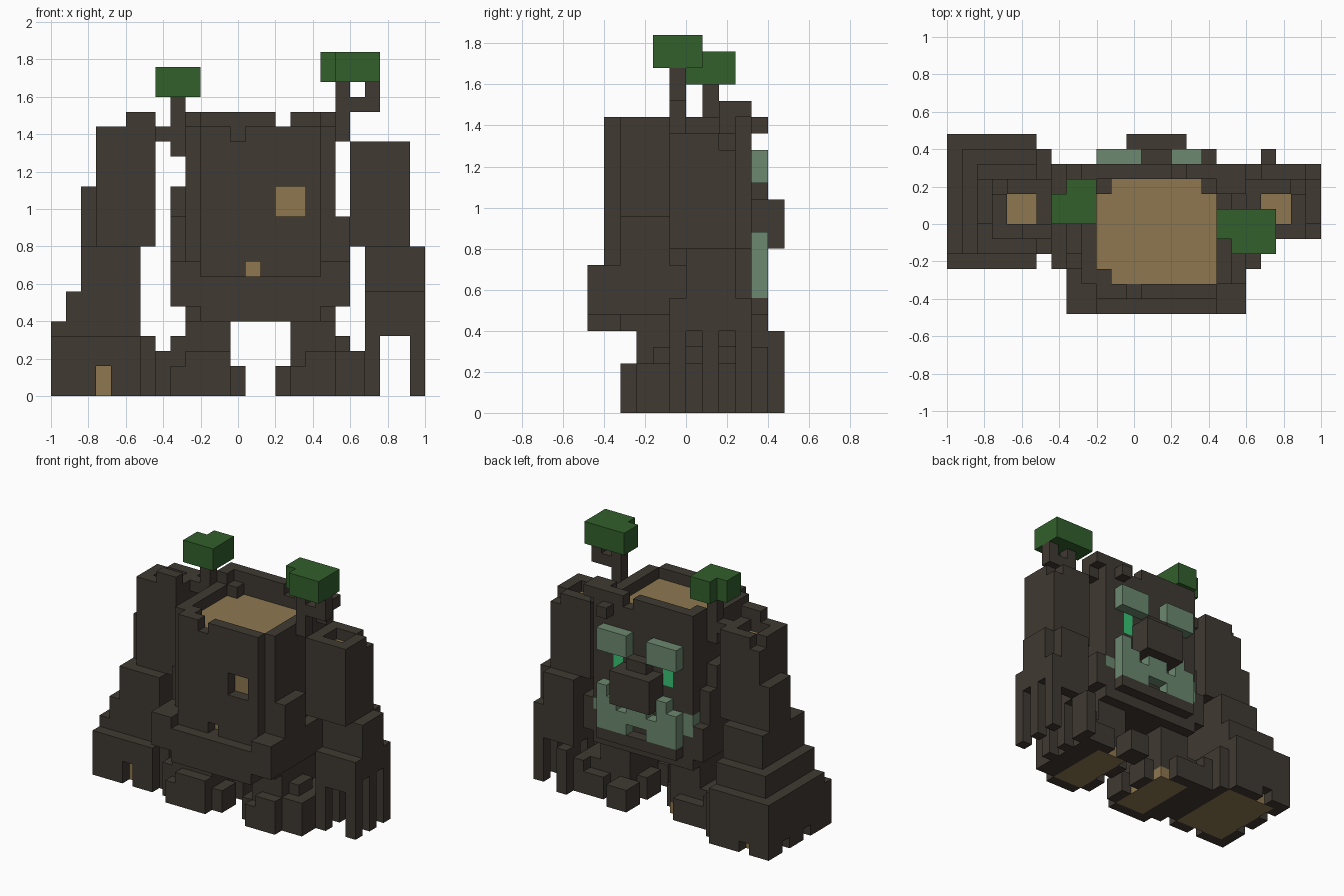
import bpy
import bmesh
from mathutils import Vector

cube = bpy.data.objects.get("Cube")
if cube:
    bpy.data.objects.remove(cube, do_unlink=True)

UNIT = 0.08                          # edge of one block
ORIGIN = Vector((-1.0, -0.48, 0.0))  # corner of the block grid

COLOURS = {
    "bark": (0.050, 0.041, 0.032),
    "heartwood": (0.270, 0.185, 0.079),
    "leaf green": (0.032, 0.115, 0.025),
    "pale moss": (0.150, 0.250, 0.160),
    "emerald": (0.040, 0.560, 0.180),
}


def make_material(name, rgb):
    mat = bpy.data.materials.new(name)
    mat.use_nodes = True
    mat.diffuse_color = (*rgb, 1)
    shader = mat.node_tree.nodes["Principled BSDF"]
    shader.inputs["Base Color"].default_value = (*rgb, 1)
    shader.inputs["Roughness"].default_value = 0.9
    return mat


MATERIALS = {name: make_material(name, rgb) for name, rgb in COLOURS.items()}
cells = {}                           # block position -> (part, colour)


def blocks(box):
    x0, x1, y0, y1, z0, z1 = box
    return [(x, y, z) for x in range(x0, x1) for y in range(y0, y1) for z in range(z0, z1)]


def fill(part, colour, *boxes):
    for box in boxes:
        for cell in blocks(box):
            cells[cell] = (part, colour)


def cut(*boxes):
    for box in boxes:
        for cell in blocks(box):
            cells.pop(cell, None)


# Hollow trunk with a flared belly
fill("trunk", "bark",
     (9, 19, 2, 10, 5, 18),      # main stump
     (10, 18, 1, 2, 8, 18),      # outer wall
     (8, 20, 1, 10, 6, 9),       # belly
     (10, 18, 0, 2, 5, 8),       # belly middle
     (8, 10, 0, 1, 6, 9), (18, 20, 0, 1, 6, 9),
     (19, 20, 2, 5, 9, 12), (8, 9, 3, 9, 9, 12), (8, 9, 4, 8, 12, 14),
     (9, 15, 9, 10, 18, 19), (16, 20, 9, 10, 18, 19),
     (9, 10, 8, 9, 18, 19), (18, 20, 8, 9, 17, 19))
cut((10, 18, 2, 9, 17, 18))
fill("trunk", "heartwood", (10, 18, 2, 9, 7, 17))
fill("trunk", "bark", (10, 11, 2, 3, 17, 18), (10, 11, 8, 9, 17, 18),
     (17, 18, 8, 9, 17, 18))
cut((12, 13, 1, 2, 17, 18), (15, 17, 1, 2, 12, 14), (13, 14, 1, 2, 8, 9))

# Face: nose, brows, eyes and jagged mouth
fill("nose", "bark", (12, 16, 10, 12, 10, 13), (13, 15, 10, 11, 13, 14))
fill("lower_lip", "bark", (10, 18, 10, 11, 6, 7))
fill("brows", "pale moss", (10, 13, 10, 11, 14, 16), (15, 18, 10, 11, 14, 16))
fill("brow_knot", "bark", (17, 18, 10, 11, 17, 18))
fill("eyes", "emerald", (11, 12, 9, 10, 12, 14), (16, 17, 9, 10, 12, 14))
fill("mouth", "pale moss",
     (10, 18, 10, 11, 7, 9),
     (18, 19, 9, 10, 8, 9), (9, 10, 9, 10, 8, 10),
     (10, 12, 10, 11, 9, 10), (13, 15, 10, 11, 9, 10), (16, 18, 10, 11, 9, 10),
     (11, 12, 10, 11, 10, 11), (17, 18, 10, 11, 10, 11))
cut((13, 15, 10, 11, 7, 8))

# Right arm: a stepped root that spreads to the ground
fill("right_arm", "bark",
     (0, 6, 3, 4, 0, 4), (0, 6, 4, 12, 0, 5), (6, 7, 4, 11, 0, 4),
     (1, 6, 4, 11, 5, 7), (2, 6, 4, 10, 7, 10),
     (3, 7, 5, 9, 10, 18), (2, 3, 6, 9, 10, 14), (5, 7, 5, 6, 18, 19))
cut((4, 6, 6, 8, 17, 18), (3, 4, 8, 9, 17, 18))
fill("right_arm", "heartwood", (4, 6, 6, 8, 11, 17), (1, 6, 4, 11, 0, 3))
cut((3, 4, 3, 4, 0, 2), (2, 3, 11, 12, 0, 1), (0, 1, 9, 10, 0, 1), (0, 1, 6, 7, 0, 1))

# Left arm: upper block, forearm and root fingers
fill("left_arm", "bark",
     (20, 24, 5, 9, 10, 17),
     (21, 25, 6, 10, 4, 10), (21, 25, 5, 6, 4, 7))
cut((21, 23, 6, 8, 16, 17), (23, 24, 8, 9, 16, 17), (22, 24, 6, 9, 4, 5),
    (24, 25, 9, 10, 7, 10))
fill("left_arm", "heartwood", (21, 23, 6, 8, 12, 16))
for y in (5, 7, 9):
    for x in (21, 24):
        fill("left_arm", "bark", (x, x + 1, y, y + 1, 0, 5))
for y in (6, 8):
    cut((24, 25, y, y + 1, 0, 5))
fill("left_arm", "bark", (21, 22, 10, 11, 0, 4))

# Legs and feet with bare wooden soles
fill("right_foot", "bark",
     (9, 12, 3, 9, 3, 5), (8, 12, 3, 9, 0, 3), (8, 9, 3, 6, 3, 4),
     (9, 12, 2, 3, 0, 3), (8, 9, 2, 3, 0, 2),
     (12, 13, 3, 5, 0, 2), (12, 13, 6, 8, 0, 2),
     (7, 8, 3, 10, 0, 3), (8, 11, 9, 10, 0, 2))
fill("right_foot", "heartwood", (9, 12, 3, 9, 0, 1))
fill("left_foot", "bark",
     (16, 19, 3, 9, 3, 5), (16, 20, 3, 9, 0, 3), (19, 20, 4, 6, 3, 4),
     (15, 17, 3, 5, 0, 2), (16, 17, 2, 3, 0, 2), (17, 19, 2, 3, 0, 3),
     (15, 16, 6, 8, 0, 2), (20, 21, 3, 10, 0, 3),
     (15, 17, 9, 11, 0, 2), (18, 20, 9, 10, 0, 2))
fill("left_foot", "heartwood", (16, 19, 3, 9, 0, 1))

# Twigs and leaf clumps
fill("right_twig", "bark", (8, 9, 7, 8, 16, 20), (7, 8, 7, 8, 17, 18))
fill("left_twig", "bark", (19, 20, 5, 6, 17, 21), (20, 22, 5, 6, 19, 20),
     (21, 22, 5, 6, 20, 21))
fill("right_leaves", "leaf green", (7, 10, 6, 9, 20, 22))
cut((7, 8, 8, 9, 20, 22))
fill("left_leaves", "leaf green", (18, 22, 4, 7, 21, 23))
cut((18, 19, 4, 5, 21, 23))


def build_part(part):
    """Skin the exposed block sides of one part and merge the flat areas."""
    names = sorted({c for p, c in cells.values() if p == part})
    bm = bmesh.new()
    corners = {}

    def corner(pos):
        if pos not in corners:
            corners[pos] = bm.verts.new(ORIGIN + Vector(pos) * UNIT)
        return corners[pos]

    for cell, (owner, colour) in cells.items():
        if owner != part:
            continue
        for axis in range(3):
            u, v = (axis + 1) % 3, (axis + 2) % 3
            for side in (0, 1):
                near = list(cell)
                near[axis] += 2 * side - 1
                if tuple(near) in cells:
                    continue
                ring = []
                for du, dv in ((0, 0), (1, 0), (1, 1), (0, 1)):
                    pos = list(cell)
                    pos[axis] += side
                    pos[u] += du
                    pos[v] += dv
                    ring.append(corner(tuple(pos)))
                face = bm.faces.new(ring if side else ring[::-1])
                face.material_index = names.index(colour)
    bmesh.ops.dissolve_limit(bm, angle_limit=0.01, verts=bm.verts[:],
                             edges=bm.edges[:], delimit={'MATERIAL'})
    mesh = bpy.data.meshes.new(part)
    bm.to_mesh(mesh)
    bm.free()
    for name in names:
        mesh.materials.append(MATERIALS[name])
    bpy.context.collection.objects.link(bpy.data.objects.new(part, mesh))


for part in sorted({p for p, c in cells.values()}):
    build_part(part)
